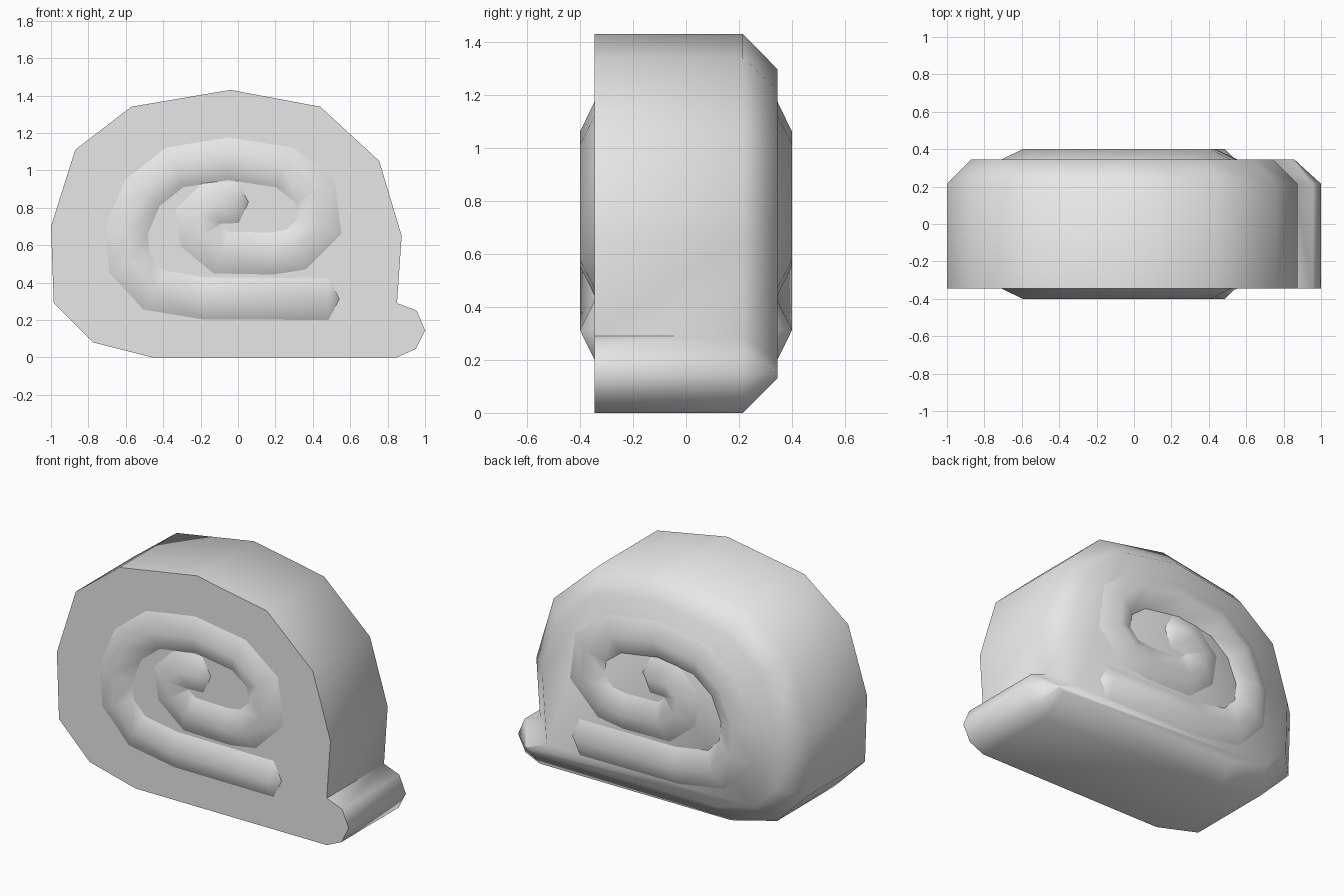
import bpy
import bmesh
import math
from mathutils import Vector

cube = bpy.data.objects.get("Cube")
if cube:
    bpy.data.objects.remove(cube, do_unlink=True)

HALF = 0.345      # half thickness of the slice
BEVEL = 0.13      # chamfer around the back edge
RIDGE = 0.112     # half width of the swirl ridge
PEAK = 0.40       # height of the ridge crest from the centre

grey = bpy.data.materials.new("plain grey")
grey.use_nodes = True
colour = (0.8, 0.8, 0.8, 1)
grey.diffuse_color = colour
grey.node_tree.nodes["Principled BSDF"].inputs["Base Color"].default_value = colour


def offset(points, distance, closed):
    """Shift a polyline to its left with mitred corners."""
    pts = [Vector(p) for p in points]
    count = len(pts)
    result = []
    for i, p in enumerate(pts):
        before = (p - pts[i - 1]).normalized() if closed or i > 0 else None
        after = (pts[(i + 1) % count] - p).normalized() if closed or i < count - 1 else None
        before, after = before or after, after or before
        n1 = Vector((-before.y, before.x))
        n2 = Vector((-after.y, after.x))
        result.append(p + (n1 + n2) * distance / (1 + n1.dot(n2)))
    return result


def finish(bm, name, angle):
    mesh = bpy.data.meshes.new(name)
    bm.to_mesh(mesh)
    bm.free()
    mesh.materials.append(grey)
    obj = bpy.data.objects.new(name, mesh)
    bpy.context.collection.objects.link(obj)
    bpy.ops.object.select_all(action='DESELECT')
    obj.select_set(True)
    bpy.context.view_layer.objects.active = obj
    bpy.ops.object.shade_smooth_by_angle(angle=math.radians(angle))
    return obj


# Rolled body with its loose tail: flat front, chamfered back
outline = [(-1, .7), (-.985, .29), (-.775, .08), (-.46, 0), (.85, 0),
           (.95, .045), (1, .145), (.955, .25), (.85, .29), (.875, .65),
           (.755, 1.05), (.44, 1.34), (-.04, 1.43), (-.57, 1.34), (-.87, 1.11)]
bm = bmesh.new()
sections = [(outline, -HALF), (outline, HALF - BEVEL),
            (offset(outline, BEVEL, True), HALF)]
rings = [[bm.verts.new((x, y, z)) for x, z in pts] for pts, y in sections]
for a, b in zip(rings, rings[1:]):
    for i in range(len(a)):
        j = (i + 1) % len(a)
        bm.faces.new((a[i], a[j], b[j], b[i]))
bm.faces.new(rings[0])
bm.faces.new(reversed(rings[-1]))
bmesh.ops.recalc_face_normals(bm, faces=bm.faces)
finish(bm, "roll_body", 60)

# Raised swirl, repeated on the front and back faces
swirl = [(.485, .312), (-.18, .315), (-.45, .36), (-.58, .5), (-.595, .68),
         (-.51, .88), (-.34, 1.015), (-.05, 1.062), (.25, 1.015), (.41, .89),
         (.435, .7), (.31, .575), (.18, .555), (-.09, .56), (-.2, .65),
         (-.215, .75), (-.14, .825), (0, .83)]
for name, side in (("front_swirl", -1), ("back_swirl", 1)):
    bm = bmesh.new()
    rails = [(offset(swirl, RIDGE, False), HALF), (swirl, PEAK),
             (offset(swirl, -RIDGE, False), HALF)]
    outer, crest, inner = [[bm.verts.new((x, side * y, z)) for x, z in pts]
                           for pts, y in rails]
    for a, b in ((outer, crest), (crest, inner)):
        for i in range(len(a) - 1):
            bm.faces.new((a[i], a[i + 1], b[i + 1], b[i]))
    # Pointed ends
    for end in (0, -1):
        x, z = swirl[end]
        tip = bm.verts.new((x + RIDGE / 2, side * HALF, z))
        bm.faces.new((outer[end], crest[end], tip))
        bm.faces.new((tip, crest[end], inner[end]))
    bm.normal_update()
    for face in bm.faces:
        if face.normal.y * side < 0:
            face.normal_flip()
    finish(bm, name, 80)
